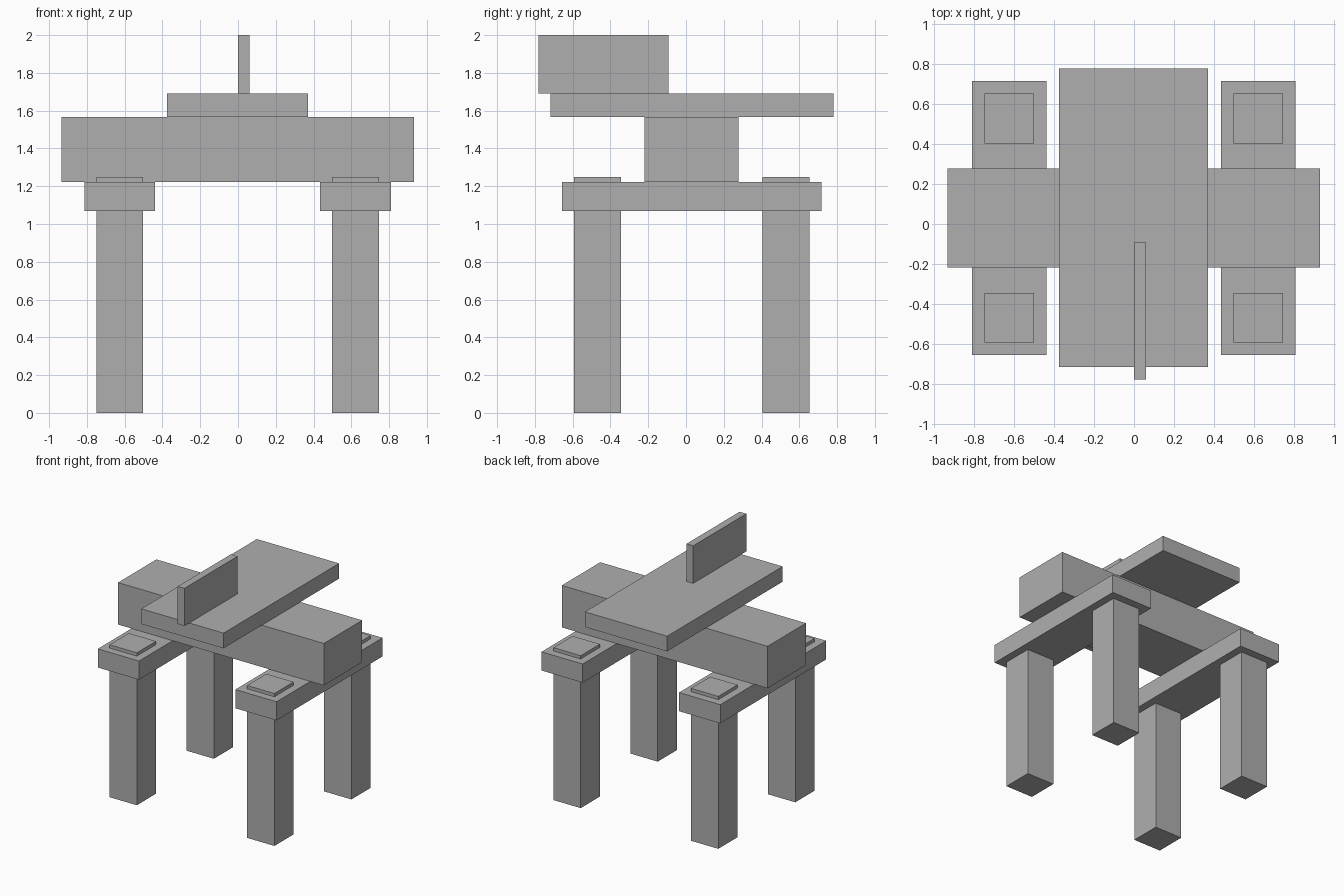
import bpy

if "Cube" in bpy.data.objects:
    bpy.data.objects.remove(bpy.data.objects["Cube"])

grey = bpy.data.materials.new("plain grey")
grey.diffuse_color = (0.43, 0.43, 0.43, 1.0)
grey.use_nodes = True
grey.node_tree.nodes["Principled BSDF"].inputs["Base Color"].default_value = grey.diffuse_color


def box(name, x, y, z):
    """Add a box spanning the given (min, max) ranges."""
    spans = (x, y, z)
    bpy.ops.mesh.primitive_cube_add(size=1, location=[(a + b) / 2 for a, b in spans])
    obj = bpy.context.object
    obj.name = name
    obj.scale = [b - a for a, b in spans]
    bpy.ops.object.transform_apply(location=False, rotation=False, scale=True)
    obj.data.materials.append(grey)
    return obj


RAIL_BOTTOM, RAIL_TOP = 1.07, 1.223
BEAM_TOP, SLAB_TOP = 1.567, 1.692

for side, leg_x, rail_x in (
    ("left", (-0.75, -0.502), (-0.813, -0.439)),
    ("right", (0.498, 0.746), (0.435, 0.809)),
):
    # Legs pass through the rails and stand slightly proud of them
    for end, leg_y in (("front", (-0.594, -0.345)), ("back", (0.404, 0.653))):
        box(f"{end}_{side}_leg", leg_x, leg_y, (0, 1.25))
    # Rail joining the front and back legs
    box(f"{side}_rail", rail_x, (-0.656, 0.717), (RAIL_BOTTOM, RAIL_TOP))

# Heavy beam across both rails
box("cross_beam", (-0.935, 0.932), (-0.219, 0.278), (RAIL_TOP, BEAM_TOP))

# Long slab on the beam
box("top_slab", (-0.375, 0.371), (-0.717, 0.78), (BEAM_TOP, SLAB_TOP))

# Thin upright fin overhanging the front of the slab
box("upright_fin", (-0.001, 0.06), (-0.78, -0.092), (SLAB_TOP, 2.0))
